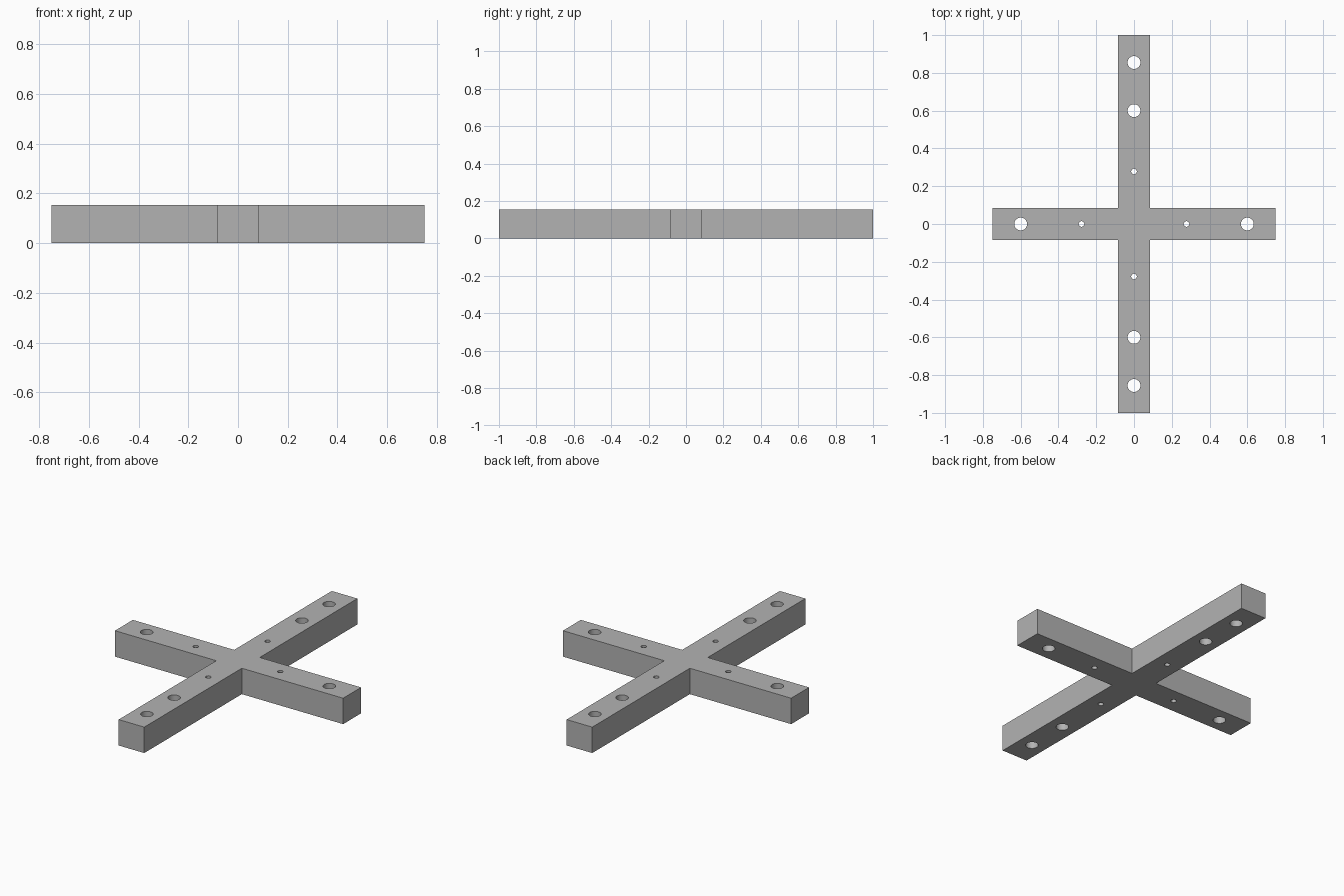
import bpy, bmesh, math
from mathutils import Matrix

cube = bpy.data.objects.get("Cube")
if cube:
    bpy.data.objects.remove(cube, do_unlink=True)

HEIGHT = 0.154
HALF = 0.084           # half the bar width
ARM_X, ARM_Y = 0.75, 1.0
BIG, SMALL = 0.034, 0.015

grey = bpy.data.materials.new("plain grey")
grey.use_nodes = True
colour = (0.45, 0.45, 0.45, 1)
grey.diffuse_color = colour
grey.node_tree.nodes["Principled BSDF"].inputs["Base Color"].default_value = colour


def make_object(name, bm):
    mesh = bpy.data.meshes.new(name)
    bmesh.ops.recalc_face_normals(bm, faces=bm.faces)
    bm.to_mesh(mesh)
    bm.free()
    mesh.materials.append(grey)
    obj = bpy.data.objects.new(name, mesh)
    bpy.context.collection.objects.link(obj)
    return obj


# Cross body: one quarter of the outline, turned through the four quadrants
bm = bmesh.new()
quarter = [(ARM_X, HALF), (HALF, HALF), (HALF, ARM_Y)]
outline = []
for sx, sy in ((1, 1), (-1, 1), (-1, -1), (1, -1)):
    points = quarter if sx * sy > 0 else quarter[::-1]
    outline += [bm.verts.new((sx * x, sy * y, 0)) for x, y in points]
base = bm.faces.new(outline)
top = bmesh.ops.extrude_face_region(bm, geom=[base])["geom"]
bmesh.ops.translate(bm, vec=(0, 0, HEIGHT),
                    verts=[g for g in top if isinstance(g, bmesh.types.BMVert)])
cross = make_object("cross_frame", bm)

# Through holes: mirrored pairs along each bar
bm = bmesh.new()
holes = [(0.278, 0, SMALL), (0.6, 0, BIG),
         (0, 0.278, SMALL), (0, 0.6, BIG), (0, 0.855, BIG)]
for x, y, radius in holes:
    for side in (1, -1):
        bmesh.ops.create_cone(
            bm, cap_ends=True, segments=32, radius1=radius, radius2=radius,
            depth=HEIGHT * 2,
            matrix=Matrix.Translation((side * x, side * y, HEIGHT / 2)))
cutter = make_object("hole_cutter", bm)
cutter.hide_render = True

drill = cross.modifiers.new("drill_holes", "BOOLEAN")
drill.operation = "DIFFERENCE"
drill.solver = "EXACT"
drill.object = cutter

# Apply the holes, then smooth only their round walls
bpy.ops.object.select_all(action="DESELECT")
bpy.context.view_layer.objects.active = cross
cross.select_set(True)
bpy.ops.object.modifier_apply(modifier=drill.name)
bpy.data.objects.remove(cutter, do_unlink=True)
bpy.ops.object.shade_smooth_by_angle(angle=math.radians(30))
